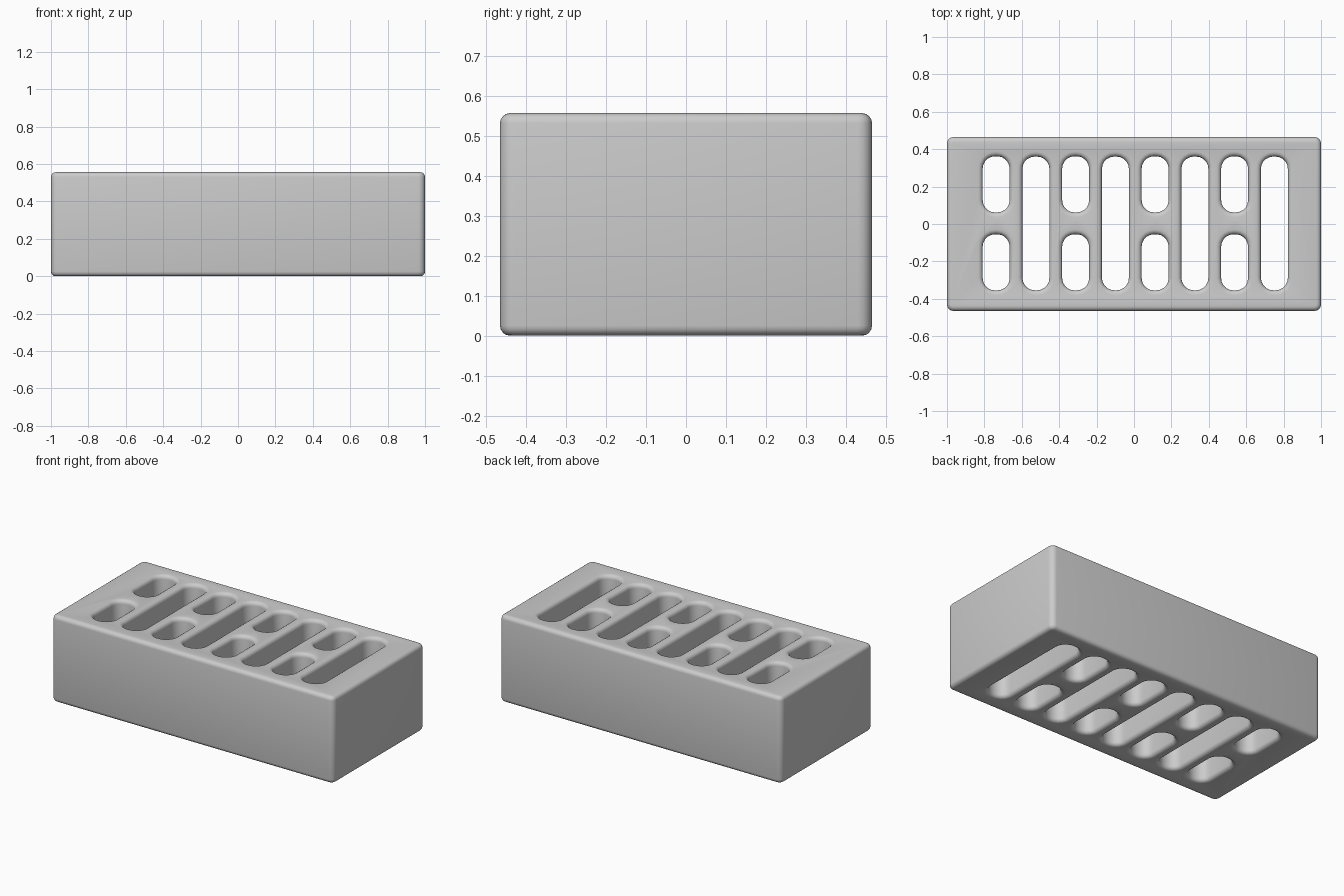
import bpy
from math import pi, cos, sin

if "Cube" in bpy.data.objects:
    bpy.data.objects.remove(bpy.data.objects["Cube"])

HEIGHT, ROUND = 0.556, 0.025


def rounded_rect(cx, cy, w, h, r, steps):
    """Counter-clockwise outline of a rectangle with rounded corners."""
    pts = []
    corners = [(1, 1), (-1, 1), (-1, -1), (1, -1)]
    for i, (sx, sy) in enumerate(corners):
        for k in range(steps + 1):
            a = (i + k / steps) * pi / 2
            pts.append((cx + sx * (w / 2 - r) + r * cos(a),
                        cy + sy * (h / 2 - r) + r * sin(a)))
    return pts


def add_loop(curve, pts):
    spline = curve.splines.new('POLY')
    spline.points.add(len(pts) - 1)
    for p, (x, y) in zip(spline.points, pts):
        p.co = (x, y, 0, 1)
    spline.use_cyclic_u = True


# Brick profile: outer outline with the slots as holes
curve = bpy.data.curves.new("brick", 'CURVE')
curve.dimensions = '2D'
curve.fill_mode = 'BOTH'
curve.extrude = HEIGHT / 2 - ROUND
curve.bevel_depth = ROUND
curve.bevel_resolution = 3
curve.offset = -ROUND
add_loop(curve, rounded_rect(0, 0, 2.0, 0.93, 0.035, 4))

# Eight columns, alternating a pair of short slots and one long slot
for i in range(8):
    x = -0.737 + i * 0.2125
    if i % 2:
        slots = [(0.003, 0.715)]
    else:
        slots = [(0.212, 0.3), (-0.205, 0.3)]
    for y, length in slots:
        add_loop(curve, rounded_rect(x, y, 0.144, length, 0.066, 5)[::-1])

brick = bpy.data.objects.new("brick", curve)
brick.location.z = HEIGHT / 2
bpy.context.collection.objects.link(brick)

# Turn the extruded profile into a smooth-shaded mesh
bpy.context.view_layer.objects.active = brick
brick.select_set(True)
bpy.ops.object.convert(target='MESH')
brick = bpy.context.object
weld = brick.modifiers.new("weld", 'WELD')
weld.merge_threshold = 0.0005
bpy.ops.object.modifier_apply(modifier="weld")
bpy.ops.object.shade_smooth_by_angle(angle=pi / 5)
